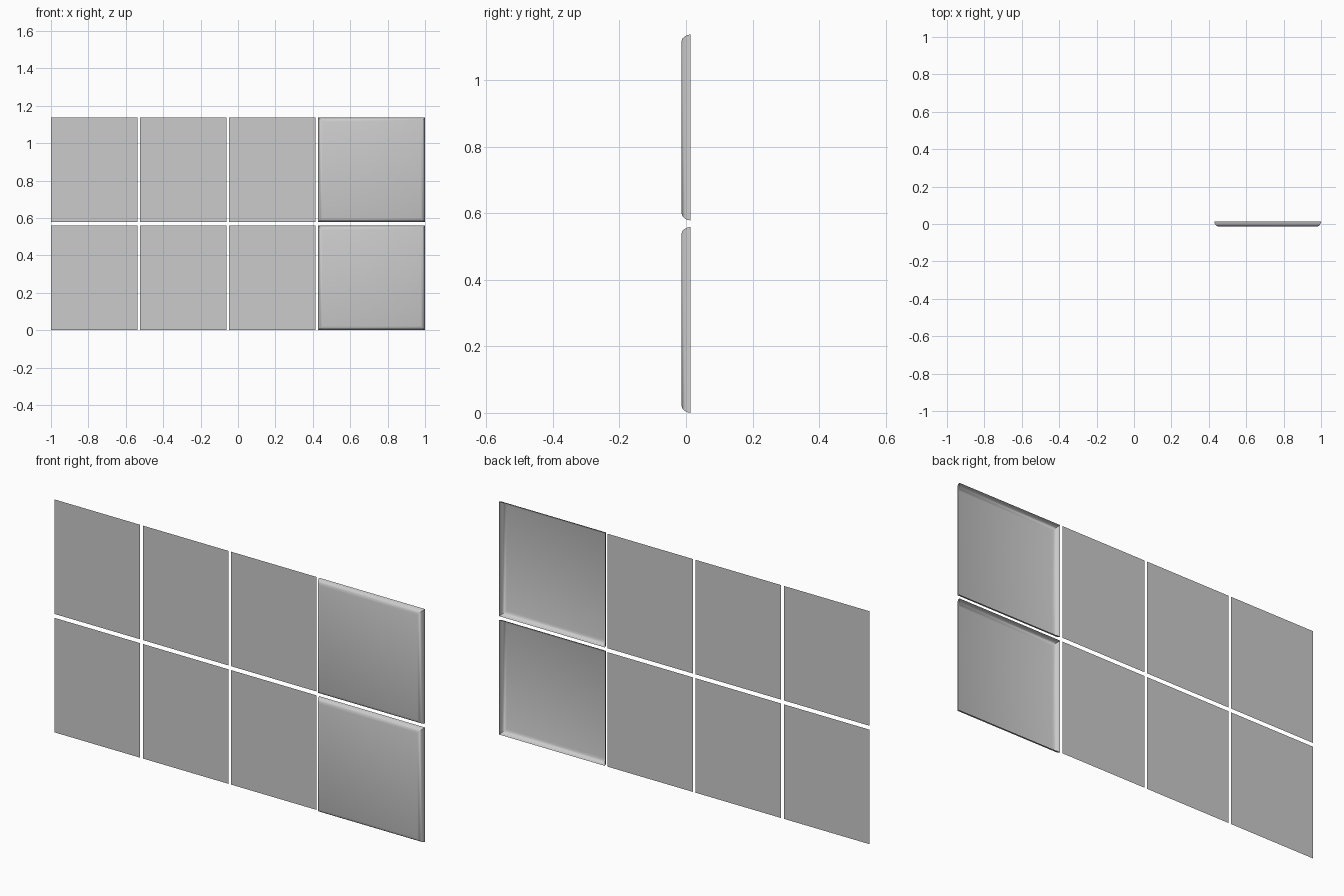
import bpy, bmesh

if "Cube" in bpy.data.objects:
    bpy.data.objects.remove(bpy.data.objects["Cube"])

BACK = 0.0138            # plane of the flat panels and the pan rims
PITCH, WIDTH = 0.4763, 0.462
ROWS = ((0.0, 0.559), (0.578, 1.137))


def finish(name, bm, smooth=False):
    bmesh.ops.recalc_face_normals(bm, faces=bm.faces)
    # open sheets should face the front
    bm.normal_update()
    big = max(bm.faces, key=lambda f: f.calc_area())
    if big.normal.y > 0:
        bmesh.ops.reverse_faces(bm, faces=bm.faces)
    me = bpy.data.meshes.new(name)
    bm.to_mesh(me)
    bm.free()
    ob = bpy.data.objects.new(name, me)
    bpy.context.collection.objects.link(ob)
    if smooth:
        bpy.context.view_layer.objects.active = ob
        ob.select_set(True)
        bpy.ops.object.shade_smooth_by_angle(angle=0.7)
        ob.select_set(False)


def panel(name, x0, x1, z0, z1, rings, smooth=False):
    """Rectangular sheet through (inset, y) rings, closed at the last ring, open at the back."""
    bm = bmesh.new()
    prev = None
    for d, y in rings:
        ring = [bm.verts.new((x, y, z)) for x, z in
                ((x0 + d, z0 + d), (x1 - d, z0 + d), (x1 - d, z1 - d), (x0 + d, z1 - d))]
        if prev:
            for i in range(4):
                j = (i + 1) % 4
                bm.faces.new((prev[i], prev[j], ring[j], ring[i]))
        prev = ring
    bm.faces.new(prev)
    finish(name, bm, smooth)


# rounded side profile of the raised pans, from back rim to front face
PAN = [(0, BACK), (0.002, 0.004), (0.006, -0.004), (0.012, -0.0105), (0.022, -BACK)]

for row, (z0, z1) in zip(("lower", "upper"), ROWS):
    # flat sheets
    for i in range(3):
        x0 = -1 + i * PITCH
        panel(f"{row}_flat_panel_{i + 1}", x0, x0 + WIDTH, z0, z1, [(0, BACK)])
    # raised hollow pan at the right end
    panel(f"{row}_raised_pan", -1 + 3 * PITCH, 1.0, z0, z1, PAN, True)
